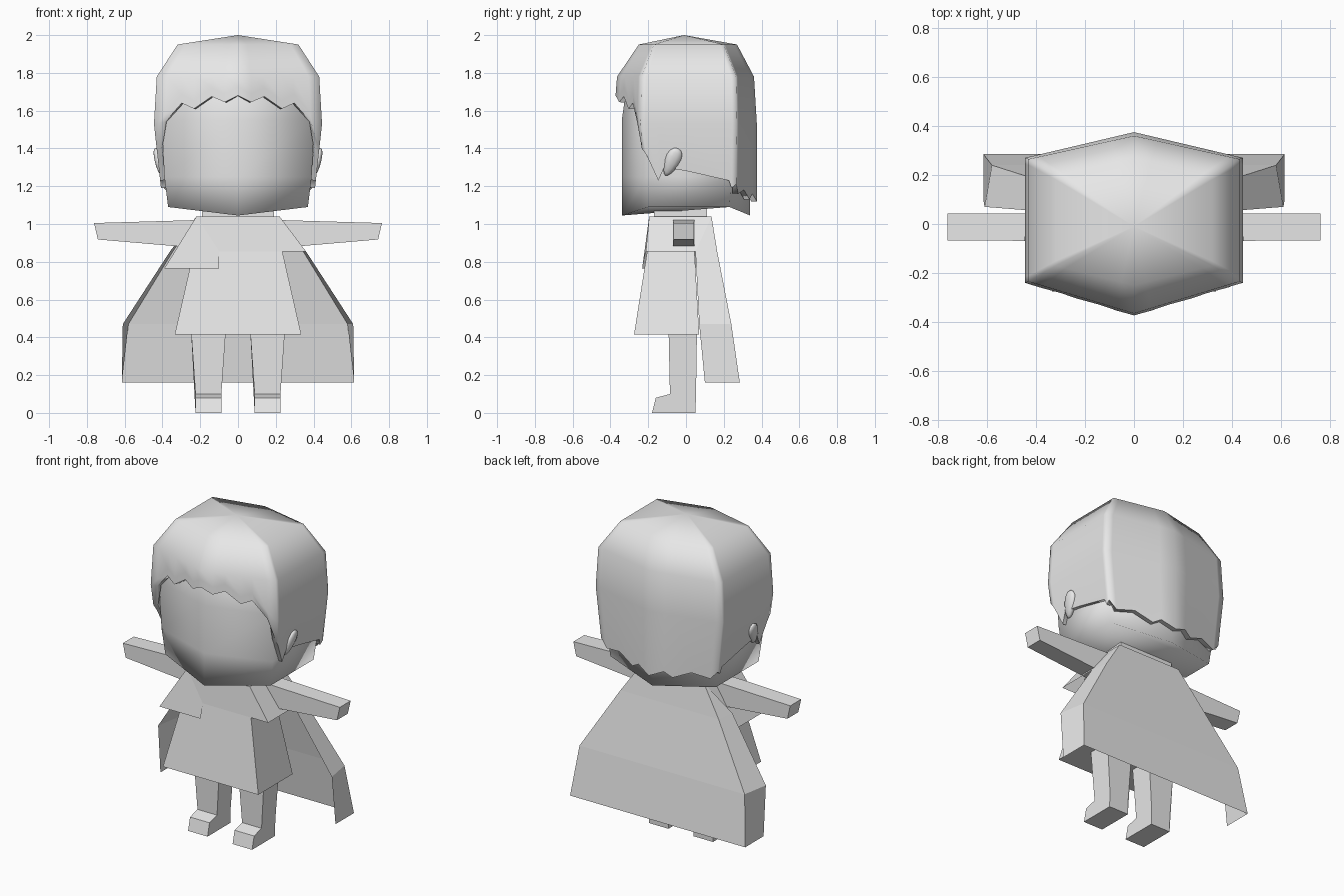
import bpy, math
from mathutils import Vector

cube = bpy.data.objects.get("Cube")
if cube:
    bpy.data.objects.remove(cube, do_unlink=True)

GREY = (0.8, 0.8, 0.8, 1.0)
mat = bpy.data.materials.new("plain grey")
mat.use_nodes = True
mat.diffuse_color = GREY
bsdf = next(n for n in mat.node_tree.nodes if n.type == 'BSDF_PRINCIPLED')
bsdf.inputs["Base Color"].default_value = GREY


def build(name, verts, faces):
    mesh = bpy.data.meshes.new(name)
    mesh.from_pydata([tuple(v) for v in verts], [], faces)
    mesh.materials.append(mat)
    obj = bpy.data.objects.new(name, mesh)
    bpy.context.collection.objects.link(obj)
    return obj


def select(obj):
    bpy.ops.object.select_all(action='DESELECT')
    obj.select_set(True)
    bpy.context.view_layer.objects.active = obj


def loft(name, rings):
    """Closed skin through rings of equal size, counter-clockwise from the end."""
    n = len(rings[0])
    verts = [v for r in rings for v in r]
    faces = [(a + i, a + (i + 1) % n, a + n + (i + 1) % n, a + n + i)
             for a in range(0, n * (len(rings) - 1), n) for i in range(n)]
    faces += [tuple(reversed(range(n))), tuple(range(len(verts) - n, len(verts)))]
    return build(name, verts, faces)


def rect(z, x, y0, y1):
    return [(-x, y0, z), (x, y0, z), (x, y1, z), (-x, y1, z)]


def hexagon(z, zc, x, yf, yfc, ybc, yb):
    """Six-sided section; zc is the height at the four side corners."""
    return [(0, yf, z), (x, yfc, zc), (x, ybc, zc), (0, yb, z), (-x, ybc, zc), (-x, yfc, zc)]


# Head
head = loft("head", [
    hexagon(1.045, 1.09, .37, -.34, -.20, .23, .34),
    hexagon(1.25, 1.25, .39, -.34, -.21, .24, .34),
    hexagon(1.55, 1.55, .405, -.34, -.215, .24, .34),
    hexagon(1.76, 1.76, .37, -.31, -.19, .22, .31),
    hexagon(1.90, 1.90, .25, -.18, -.12, .15, .19)])
select(head)
bpy.ops.object.shade_smooth()

# Hair: six-sided shell hanging from the crown to a jagged hem
SECTIONS = [  # z, half width, front, front corner, back corner, back
    (1.95, .32, -.25, -.17, .20, .27),
    (1.78, .43, -.365, -.235, .265, .36),
    (1.53, .445, -.385, -.24, .27, .375),
    (1.12, .40, -.375, -.22, .265, .375)]
HEM = [  # position along front (0-1), side (1-2), back (2-3); height
    (0, 1.68), (.16, 1.645), (.32, 1.675), (.53, 1.61), (.68, 1.64), (.87, 1.54),
    (1, 1.40), (1.05, 1.36), (1.16, 1.23), (1.23, 1.30), (1.47, 1.28), (1.92, 1.23),
    (1.95, 1.19), (2, 1.21), (2.1, 1.16), (2.38, 1.18), (2.65, 1.13), (2.78, 1.16), (3, 1.12)]


def hair_point(t, z, side):
    for a, b in zip(SECTIONS, SECTIONS[1:]):
        if z >= b[0] - 1e-6:
            break
    k = (a[0] - z) / (a[0] - b[0])
    _, x, yf, yfc, ybc, yb = [p + (q - p) * k for p, q in zip(a, b)]
    corners = [Vector((0, yf, z)), Vector((x, yfc, z)), Vector((x, ybc, z)), Vector((0, yb, z))]
    i = min(int(t), 2)
    p = corners[i].lerp(corners[i + 1], t - i)
    p.x *= side
    return p


columns = [(t, z, 1) for t, z in HEM] + [(t, z, -1) for t, z in HEM[-2:0:-1]]
verts, faces = [Vector((0, -.01, 2))], []
n = len(columns)
for t, hem, side in columns:
    for z in (1.95, 1.78, max(1.53, hem + .045), hem):
        verts.append(hair_point(t, z, side))
for i in range(n):
    a, b = 1 + 4 * i, 1 + 4 * ((i + 1) % n)
    faces.append((0, a, b))
    faces += [(a + k, a + k + 1, b + k + 1, b + k) for k in range(3)]
hair = build("hair", verts, faces)
select(hair)
solid = hair.modifiers.new("thickness", 'SOLIDIFY')
solid.thickness = .03
solid.offset = -1
bpy.ops.object.modifier_apply(modifier=solid.name)
bpy.ops.object.shade_smooth_by_angle(angle=math.radians(78))

# Neck and tunic
loft("neck", [rect(1.0, .19, -.17, .11), rect(1.08, .19, -.17, .11)])
loft("tunic", [rect(.415, .335, -.275, .07), rect(1.03, .195, -.178, .035)])

# Shoulder cape: short on one side, longer with a step on the other
build("shoulder_cape", [
    (.22, -.195, 1.04), (.36, -.212, .855), (.36, .05, .855), (.22, .135, 1.04),
    (-.22, -.195, 1.04), (-.39, -.232, .765), (-.39, .05, .765), (-.22, .135, 1.04),
    (-.10, -.232, .765), (-.10, -.212, .855)],
    [(0, 3, 7, 4), (0, 1, 2, 3), (4, 7, 6, 5), (0, 4, 9, 1), (4, 5, 8, 9)])

# Long cape: flat back panel with folded side walls, open in front
half_back = [(.22, .135, 1.04), (.345, .165, .855), (.58, .24, .47), (.615, .285, .16)]
half_front = [(.36, .05, .855), (.61, .07, .47), (.615, .10, .16)]
verts = []
for s in (1, -1):
    verts += [(s * x, y, z) for x, y, z in half_back + half_front]
faces = [(i, i + 1, i + 8, i + 7) for i in range(3)]
faces += [(0, 4, 1), (1, 4, 5, 2), (2, 5, 6, 3)]
faces += [(7, 8, 11), (8, 9, 12, 11), (9, 10, 13, 12)]
build("long_cape", verts, faces)

# Arms, legs with boots, and ears on both sides
LEG = [(.05, 0), (.053, .10), (.058, .43), (-.092, .43), (-.085, .10), (-.16, .08), (-.18, 0)]
for side, s in (("left", 1), ("right", -1)):
    inner = [(s * .18, -.07, .87), (s * .18, .045, .87), (s * .18, .045, 1.022), (s * .18, -.07, 1.022)]
    outer = [(s * .742, -.067, .918), (s * .742, .042, .918),
             (s * .762, .042, 1.005), (s * .762, -.067, 1.005)]
    loft(side + "_arm", [inner, outer] if s > 0 else [inner[::-1], outer[::-1]])

    rings = []
    for low, high in ((.088, .065), (.225, .248)):
        ring = []
        for y, z in LEG:
            k = max(0, (z - .10) / .33)
            ring.append((s * (low + (high - low) * k), y, z))
        rings.append(ring if s > 0 else ring[::-1])
    loft(side + "_leg", rings)

    bpy.ops.mesh.primitive_uv_sphere_add(segments=10, ring_count=8, radius=1)
    ear = bpy.context.object
    ear.name = side + "_ear"
    for v in ear.data.vertices:  # narrow the lobe
        f = .8 + .25 * v.co.z
        v.co = (v.co.x * .022, v.co.y * .05 * f, v.co.z * .082)
    ear.location = (s * .418, -.075, 1.328)
    ear.rotation_euler = (math.radians(-24), s * math.radians(15), 0)
    ear.data.materials.append(mat)
    bpy.ops.object.shade_smooth()

# Make normals of the closed solids face outward
for name in ("head", "neck", "tunic", "left_arm", "right_arm", "left_leg", "right_leg"):
    select(bpy.data.objects[name])
    bpy.ops.object.mode_set(mode='EDIT')
    bpy.ops.mesh.select_all(action='SELECT')
    bpy.ops.mesh.normals_make_consistent(inside=False)
    bpy.ops.object.mode_set(mode='OBJECT')
